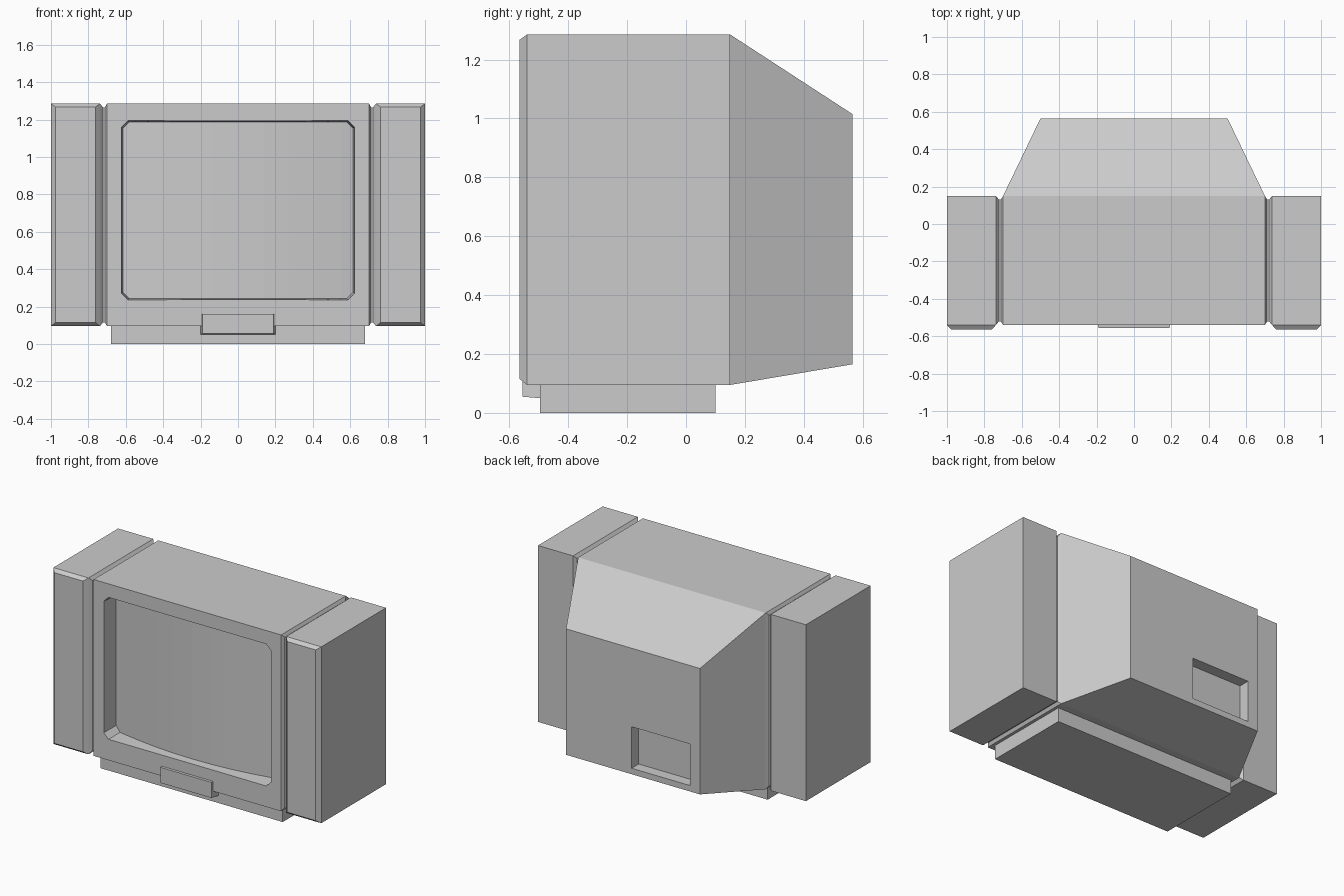
import bpy, bmesh
from mathutils import Vector

if "Cube" in bpy.data.objects:
    bpy.data.objects.remove(bpy.data.objects["Cube"])

YF, YB, ZB, ZT = -0.54, 0.15, 0.095, 1.285   # main cabinet block


def finish(bm, name):
    bmesh.ops.recalc_face_normals(bm, faces=bm.faces)
    me = bpy.data.meshes.new(name)
    bm.to_mesh(me)
    bm.free()
    ob = bpy.data.objects.new(name, me)
    bpy.context.collection.objects.link(ob)
    return ob


def bridge(bm, a, b):
    n = len(a)
    for i in range(n):
        bm.faces.new((a[i], a[(i + 1) % n], b[(i + 1) % n], b[i]))


def rect(bm, y, x0, x1, z0, z1):
    return [bm.verts.new(p) for p in ((x0, y, z0), (x0, y, z1), (x1, y, z1), (x1, y, z0))]


def frustum(name, y0, r0, y1, r1):
    bm = bmesh.new()
    a, b = rect(bm, y0, *r0), rect(bm, y1, *r1)
    bridge(bm, a, b)
    bm.faces.new(a)
    bm.faces.new(b)
    return finish(bm, name)


# Cabinet: rings along x, with V grooves between the screen block and speakers
half = [(0.70, 0), (0.712, 0.02), (0.722, 0.02), (0.738, 0), (1.0, 0)]
stations = [(-x, d) for x, d in reversed(half)] + half
bm = bmesh.new()
rings = []
for x, d in stations:
    pts = ((YF + d, ZB + d), (YF + d, ZT - d), (YB - d, ZT - d), (YB - d, ZB + d))
    rings.append([bm.verts.new((x, y, z)) for y, z in pts])
bm.faces.new(rings[0])
bm.faces.new(rings[-1])
# Raised bevelled speaker fronts and tapered tube housing replace flat faces
caps = {(0, 0): (-0.976, -0.762, -0.565, 0.115, 1.267),
        (8, 0): (0.762, 0.976, -0.565, 0.115, 1.267),
        (4, 2): (-0.5, 0.5, 0.565, 0.165, 1.015)}
for i, (a, b) in enumerate(zip(rings, rings[1:])):
    for k in range(4):
        j = (k + 1) % 4
        quad = (a[k], a[j], b[j], b[k])
        if (i, k) in caps:
            x0, x1, y, z0, z1 = caps[i, k]
            cap = rect(bm, y, x0, x1, z0, z1)
            if k == 2:
                cap = [cap[1], cap[0], cap[3], cap[2]]
            bridge(bm, quad, cap)
            bm.faces.new(cap)
        else:
            bm.faces.new(quad)
cabinet = finish(bm, "tv_cabinet")

# Screen recess cutter: chamfered outline whose back is a convex curved screen
hx, hz, c, zc = 0.625, 0.48, 0.035, 0.715
outline = [(-hx + c, -hz), (hx - c, -hz), (hx, -hz + c), (hx, hz - c),
           (hx - c, hz), (-hx + c, hz), (-hx, hz - c), (-hx, -hz + c)]
bm = bmesh.new()
front = [bm.verts.new((x, -0.56, zc + z)) for x, z in outline]
back = [bm.verts.new((x, -0.40, zc + z)) for x, z in outline]
bridge(bm, front, back)
bm.faces.new(front)
bm.faces.new(back)
for i in range(-4, 5):
    bmesh.ops.bisect_plane(bm, geom=bm.verts[:] + bm.edges[:] + bm.faces[:],
                           plane_co=Vector((i * 0.14, 0, 0)), plane_no=Vector((1, 0, 0)))
for v in bm.verts:
    if v.co.y > -0.5:
        v.co.y = -0.49 + 0.07 * (v.co.x / hx) ** 2
        v.co.x *= 0.985
        v.co.z = zc + (v.co.z - zc) * 0.985
screen_cutter = finish(bm, "screen_recess_cutter")

# Connector recess in the back
r = (-0.425, 0.01, 0.205, 0.485)
port_cutter = frustum("rear_port_cutter", 0.49, r, 0.60, r)

for cutter in (screen_cutter, port_cutter):
    mod = cabinet.modifiers.new(cutter.name, 'BOOLEAN')
    mod.operation = 'DIFFERENCE'
    mod.solver = 'EXACT'
    mod.object = cutter
    cutter.hide_render = True
    cutter.display_type = 'WIRE'

# Plinth and control flap
r = (-0.68, 0.68, 0.0, ZB)
frustum("base_plinth", -0.495, r, 0.10, r)
frustum("control_flap", -0.556, (-0.19, 0.19, 0.055, 0.16),
        -0.495, (-0.2, 0.2, 0.05, 0.165))
